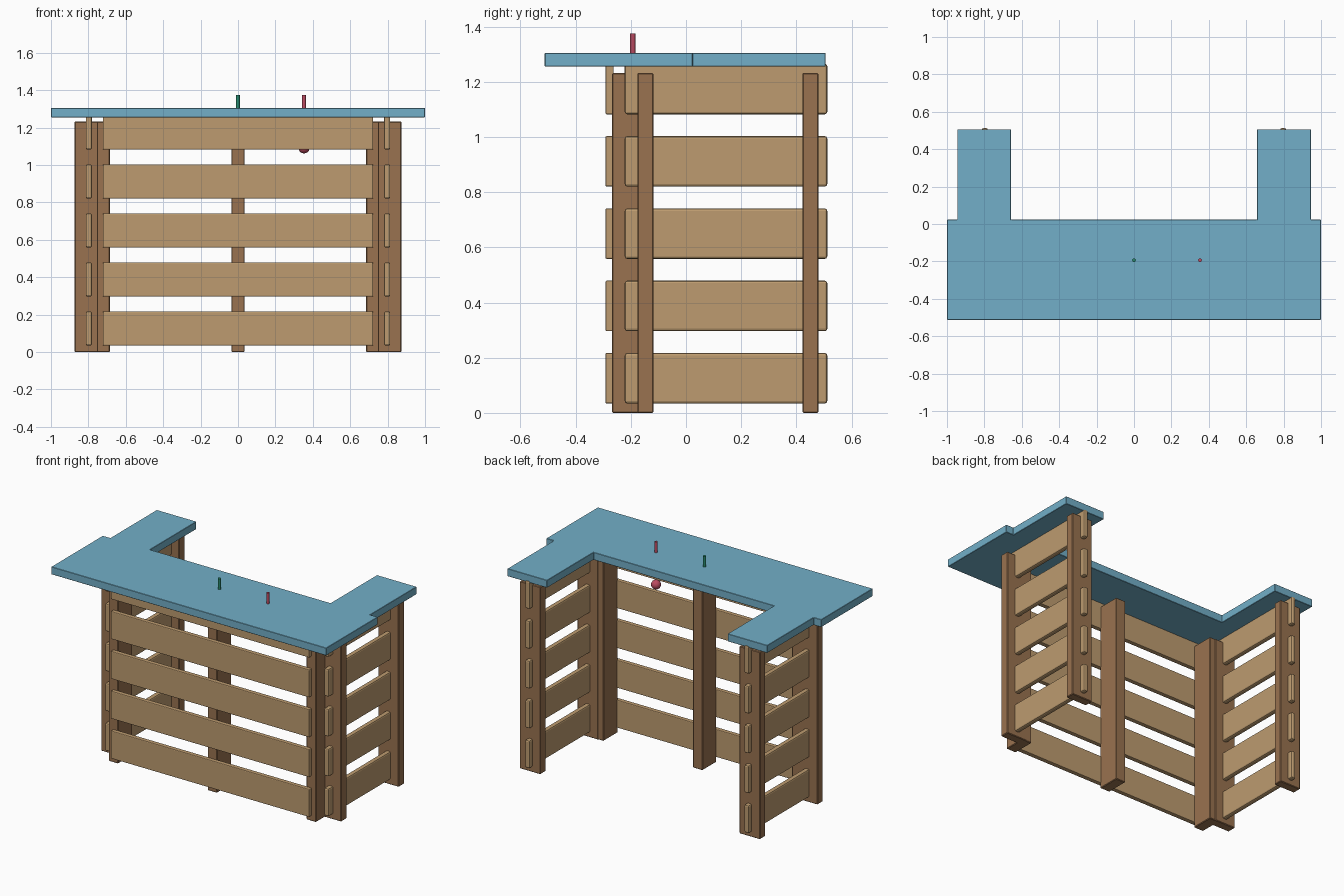
import bpy, bmesh

if "Cube" in bpy.data.objects:
    bpy.data.objects.remove(bpy.data.objects["Cube"])


def material(name, color):
    m = bpy.data.materials.new(name)
    m.diffuse_color = (*color, 1)
    m.use_nodes = True
    m.node_tree.nodes["Principled BSDF"].inputs["Base Color"].default_value = m.diffuse_color
    return m


BLUE = material("blue_top", (0.17, 0.43, 0.58))
PLANK = material("light_wood", (0.51, 0.33, 0.16))
POST = material("dark_wood", (0.32, 0.17, 0.08))
RED = material("red", (0.50, 0.07, 0.12))
GREEN = material("green", (0.02, 0.25, 0.15))


def finish(name, bm, mat, bevel=0, segments=1):
    bmesh.ops.recalc_face_normals(bm, faces=bm.faces)
    me = bpy.data.meshes.new(name)
    bm.to_mesh(me)
    bm.free()
    me.materials.append(mat)
    ob = bpy.data.objects.new(name, me)
    bpy.context.collection.objects.link(ob)
    if bevel:
        mod = ob.modifiers.new("bevel", 'BEVEL')
        mod.width, mod.segments = bevel, segments
    return ob


def box(name, x, y, z, mat, bevel, segments=1):
    bm = bmesh.new()
    bmesh.ops.create_cube(bm, size=1)
    for v in bm.verts:
        v.co = [(r[0] + r[1]) / 2 + c * (r[1] - r[0]) for r, c in zip((x, y, z), v.co)]
    return finish(name, bm, mat, bevel, segments)


# U-shaped counter top
half = [(1.0, -0.512), (1.0, 0.023), (0.945, 0.023), (0.945, 0.506),
        (0.657, 0.506), (0.657, 0.023)]
outline = half + [(-x, y) for x, y in reversed(half)]
bm = bmesh.new()
face = bm.faces.new([bm.verts.new((x, y, 1.255)) for x, y in outline])
ext = bmesh.ops.extrude_face_region(bm, geom=[face])
bmesh.ops.translate(bm, vec=(0, 0, 0.05),
                    verts=[v for v in ext["geom"] if isinstance(v, bmesh.types.BMVert)])
finish("counter_top", bm, BLUE, 0.002)

# Planks on the front and both sides
for i in range(5):
    z = (0.034 + 0.262 * i, 0.217 + 0.262 * i)
    box("front_plank", (-0.722, 0.722), (-0.292, -0.262), z, PLANK, 0.005, 2)
    for s in (-1, 1):
        x = sorted((s * 0.781, s * 0.814))
        box("side_plank", x, (-0.222, 0.512), z, PLANK, 0.009, 2)

# Upright posts
height = (0, 1.232)
for x in (-0.72, 0, 0.72):
    box("front_post", (x - 0.035, x + 0.035), (-0.268, -0.121), height, POST, 0.004)
for s in (-1, 1):
    for y in (-0.147, 0.451):
        x = sorted((s * 0.724, s * 0.874))
        box("side_post", x, (y - 0.029, y + 0.029), height, POST, 0.004)

# Pegs on the counter
for name, x, mat in (("green_peg", 0, GREEN), ("red_peg", 0.353, RED)):
    bm = bmesh.new()
    bmesh.ops.create_cone(bm, cap_ends=True, segments=12, radius1=0.01, radius2=0.01, depth=0.09)
    finish(name, bm, mat).location = (x, -0.193, 1.33)

# Ball under the counter
bm = bmesh.new()
bmesh.ops.create_uvsphere(bm, u_segments=20, v_segments=12, radius=0.03)
for f in bm.faces:
    f.smooth = True
finish("red_ball", bm, RED).location = (0.353, -0.193, 1.092)
